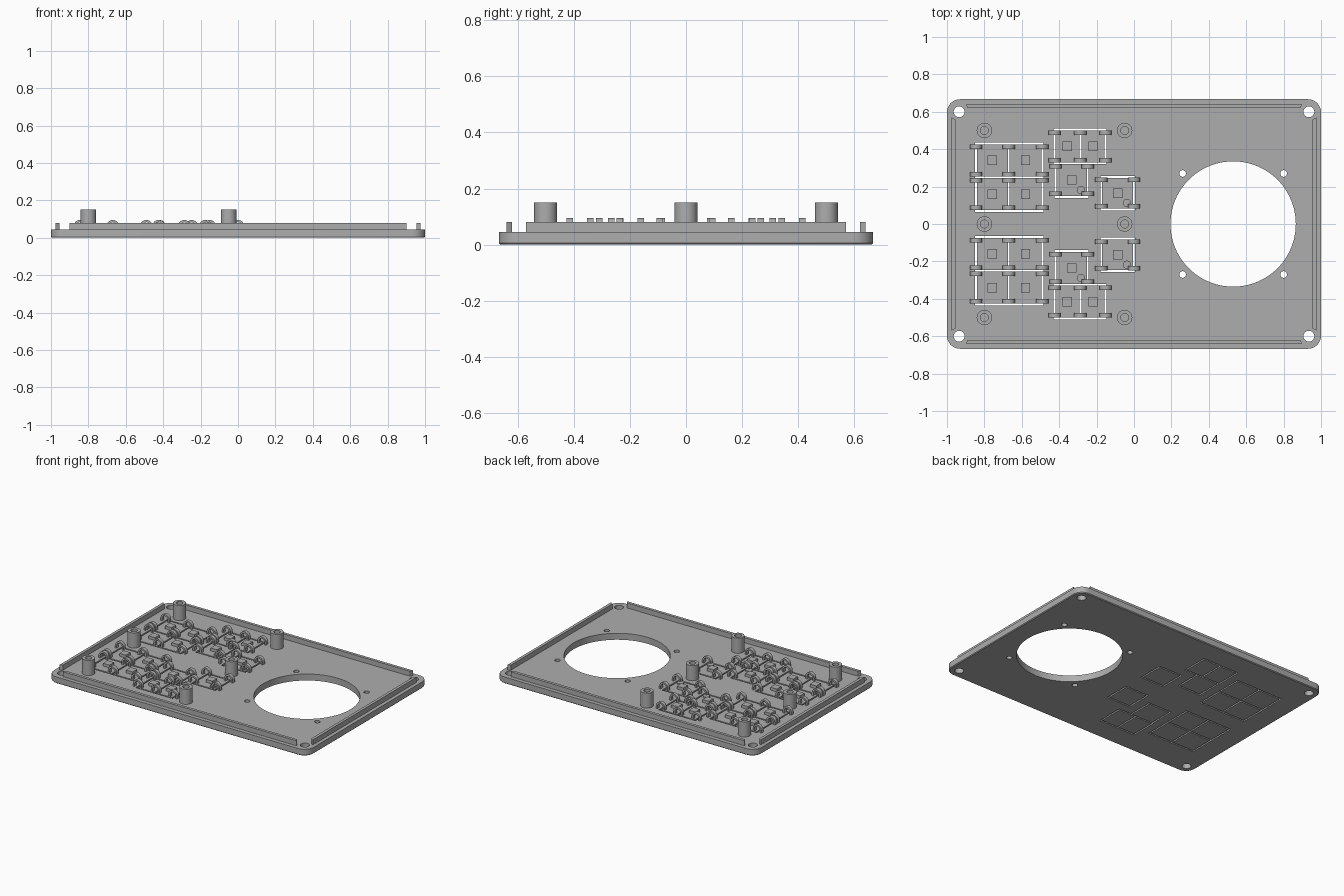
import bpy, bmesh, math
from mathutils import Matrix

cube = bpy.data.objects.get("Cube")
if cube:
    bpy.data.objects.remove(cube, do_unlink=True)

grey = bpy.data.materials.new("plain grey plastic")
grey.use_nodes = True
colour = (0.42, 0.42, 0.42, 1)
grey.diffuse_color = colour
grey.node_tree.nodes["Principled BSDF"].inputs["Base Color"].default_value = colour

TOP = 0.045     # upper face of the panel
GAP = 0.005     # half the slot between keys


def finish(name, bm):
    bmesh.ops.recalc_face_normals(bm, faces=bm.faces)
    mesh = bpy.data.meshes.new(name)
    bm.to_mesh(mesh)
    bm.free()
    mesh.materials.append(grey)
    ob = bpy.data.objects.new(name, mesh)
    bpy.context.collection.objects.link(ob)
    return ob


def add_box(bm, x0, x1, y0, y1, z0, z1):
    m = Matrix.Translation(((x0 + x1) / 2, (y0 + y1) / 2, (z0 + z1) / 2))
    m = m @ Matrix.Diagonal((x1 - x0, y1 - y0, z1 - z0, 1))
    return bmesh.ops.create_cube(bm, size=1, matrix=m)["verts"]


def add_cylinder(bm, x, y, r, z0, z1, n=32):
    bmesh.ops.create_cone(bm, cap_ends=True, segments=n, radius1=r, radius2=r,
                          depth=z1 - z0, matrix=Matrix.Translation((x, y, (z0 + z1) / 2)))


def smooth(ob):
    bpy.ops.object.select_all(action='DESELECT')
    ob.select_set(True)
    bpy.context.view_layer.objects.active = ob
    bpy.ops.object.shade_smooth_by_angle(angle=math.radians(35))


def cut(target, cutters):
    for c in cutters:
        mod = target.modifiers.new("cut", 'BOOLEAN')
        mod.operation, mod.solver, mod.object = 'DIFFERENCE', 'EXACT', c
    graph = bpy.context.evaluated_depsgraph_get()
    mesh = bpy.data.meshes.new_from_object(target.evaluated_get(graph))
    target.modifiers.clear()
    target.data = mesh
    for c in cutters:
        bpy.data.objects.remove(c, do_unlink=True)


# Key groups: column edges, row edges, whether the key carries a round peg
groups = [
    ((-0.845, -0.67, -0.49), (0.07, 0.25, 0.43), False),
    ((-0.425, -0.287, -0.152), (0.325, 0.505), False),
    ((-0.42, -0.247), (0.145, 0.325), True),
    ((-0.175, 0.0), (0.078, 0.252), True),
]
groups += [(xs, tuple(-y for y in reversed(ys)), peg) for xs, ys, peg in groups]

# Panel: rounded rectangle
bm = bmesh.new()
R = 0.07
ring = []
for i, (sx, sy) in enumerate(((1, 1), (-1, 1), (-1, -1), (1, -1))):
    for k in range(9):
        a = math.pi / 2 * (i + k / 8)
        ring.append(bm.verts.new((sx * (1 - R) + R * math.cos(a),
                                  sy * (0.667 - R) + R * math.sin(a), 0)))
base = bm.faces.new(ring)
ext = bmesh.ops.extrude_face_region(bm, geom=[base])["geom"]
bmesh.ops.translate(bm, vec=(0, 0, TOP),
                    verts=[v for v in ext if isinstance(v, bmesh.types.BMVert)])
bmesh.ops.recalc_face_normals(bm, faces=bm.faces)
rim = [e for e in bm.edges if all(v.co.z < 0.001 for v in e.verts)]
bmesh.ops.bevel(bm, geom=rim, offset=0.005, segments=1, affect='EDGES')
panel = finish("panel", bm)

# Openings: speaker, its screws, corner bolts and key windows
holes = [(0.53, 0, 0.335, 96)]
holes += [(x, y, 0.018, 24) for x in (0.26, 0.80) for y in (-0.27, 0.27)]
holes += [(x, y, 0.029, 32) for x in (-0.935, 0.935) for y in (-0.6, 0.6)]
cutters = []
for x, y, r, n in holes:
    bm = bmesh.new()
    add_cylinder(bm, x, y, r, -0.1, 0.2, n)
    cutters.append(finish("hole_cutter", bm))
for xs, ys, peg in groups:
    bm = bmesh.new()
    add_box(bm, xs[0] - GAP, xs[-1] + GAP, ys[0] - GAP, ys[-1] + GAP, -0.1, 0.2)
    cutters.append(finish("window_cutter", bm))
cut(panel, cutters)
smooth(panel)

# Locating ridges with sloped ends
bm = bmesh.new()
for s in (-1, 1):
    for half, mid, turn in ((0.9, 0.63, False), (0.57, 0.965, True)):
        verts = add_box(bm, -half, half, mid - 0.01, mid + 0.01, TOP - 0.005, 0.08)
        for v in verts:
            if v.co.y < mid:
                v.co.x -= math.copysign(0.012, v.co.x)
            v.co.y *= s
            if turn:
                v.co.x, v.co.y = v.co.y, v.co.x
finish("locating_ridges", bm)


# Hinge arch: flat strip bent over a slot
def add_arch(bm, x, y, outer=0.033, inner=0.021, width=0.024, n=16):
    spring = 0.095 - outer
    prof = []
    for r, order in ((outer, range(n + 1)), (inner, range(n, -1, -1))):
        arc = [(r * math.cos(math.pi * k / n), spring + r * math.sin(math.pi * k / n))
               for k in order]
        foot = TOP - 0.005
        if r == outer:
            prof += [(r, foot)] + arc + [(-r, foot)]
        else:
            prof += [(-r, foot)] + arc + [(r, foot)]
    rings = [[bm.verts.new((x + px, y + s * width / 2, pz)) for px, pz in prof]
             for s in (-1, 1)]
    m = len(prof)
    for i in range(m):
        j = (i + 1) % m
        bm.faces.new((rings[0][i], rings[0][j], rings[1][j], rings[1][i]))
    for ring in rings:
        for i in range(m // 2 - 1):
            bm.faces.new((ring[i], ring[i + 1], ring[m - 2 - i], ring[m - 1 - i]))


# Keys, contact nubs, pegs and hinge arches
keys, nubs, pegs, arches = (bmesh.new() for _ in range(4))
for xs, ys, peg in groups:
    for y0, y1 in zip(ys, ys[1:]):
        for x0, x1 in zip(xs, xs[1:]):
            cx, cy = (x0 + x1) / 2, (y0 + y1) / 2
            add_box(keys, x0 + GAP, x1 - GAP, y0 + GAP, y1 - GAP, 0, TOP)
            add_box(nubs, cx - 0.025, cx + 0.025, cy - 0.025, cy + 0.025, TOP - 0.005, 0.065)
            if peg:
                add_cylinder(pegs, cx + 0.05, cy - 0.053, 0.022, TOP - 0.005, 0.055)
        for x in xs:
            for y in (y0 + 0.016, y1 - 0.016):
                add_arch(arches, x, y)
finish("keys", keys)
finish("key_nubs", nubs)
smooth(finish("key_pegs", pegs))
smooth(finish("hinge_arches", arches))

# Hollow mounting posts
bm = bmesh.new()
for px in (-0.8, -0.05):
    for py in (-0.5, 0, 0.5):
        loops = []
        for r, z in ((0.041, TOP - 0.005), (0.041, 0.15), (0.021, 0.15), (0.021, TOP + 0.005)):
            loops.append([bm.verts.new((px + r * math.cos(math.tau * k / 32),
                                        py + r * math.sin(math.tau * k / 32), z))
                          for k in range(32)])
        for a, b in zip(loops, loops[1:]):
            for k in range(32):
                j = (k + 1) % 32
                bm.faces.new((a[k], a[j], b[j], b[k]))
        bm.faces.new(loops[0])
        bm.faces.new(loops[-1])
smooth(finish("mounting_posts", bm))
